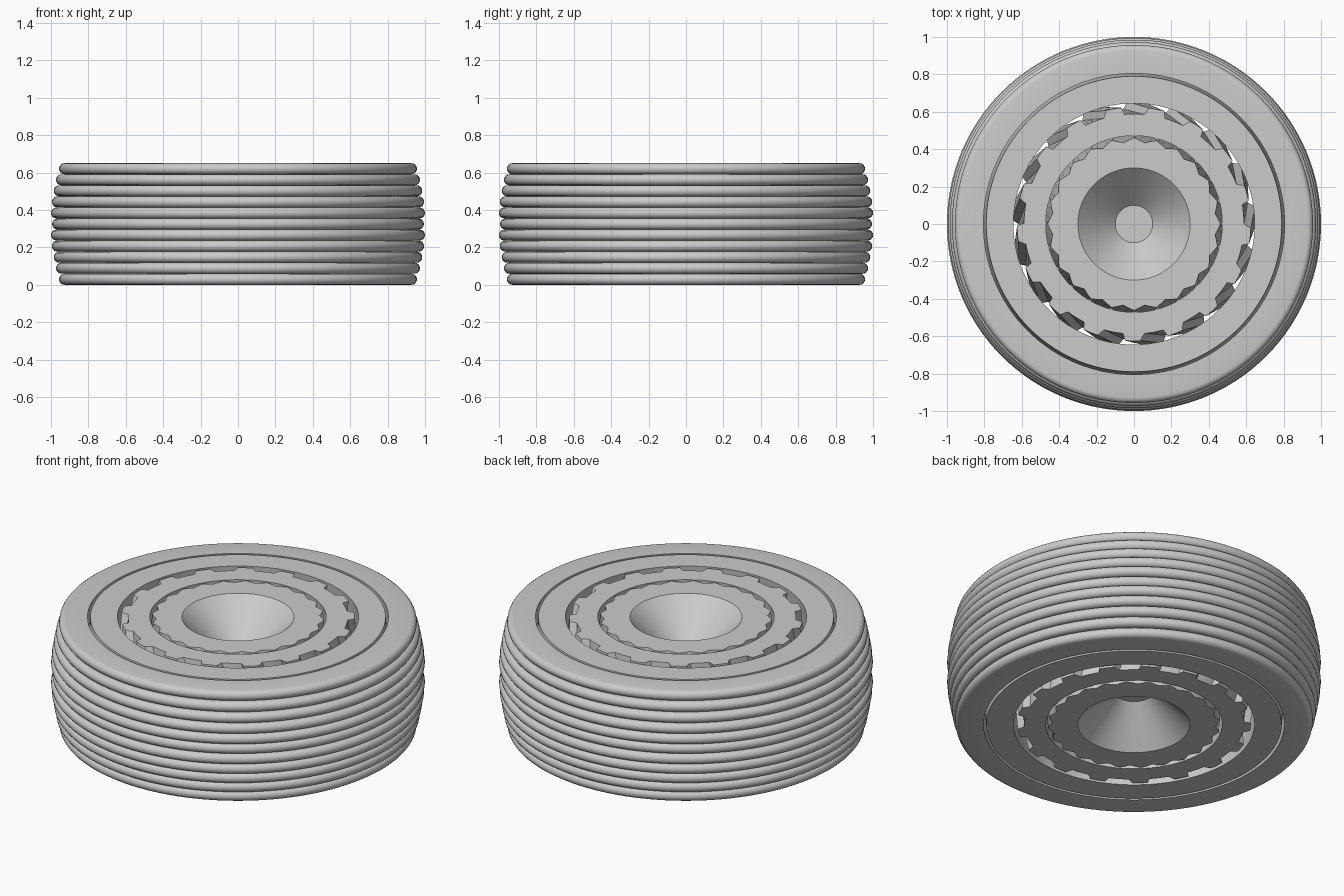
import bpy, bmesh, math

cube = bpy.data.objects.get("Cube")
if cube:
    bpy.data.objects.remove(cube)

H = 0.65
MID = H / 2
TAU = math.tau

grey = bpy.data.materials.new("plain grey")
grey.use_nodes = True
colour = (0.6, 0.6, 0.6, 1)
grey.diffuse_color = colour
grey.node_tree.nodes["Principled BSDF"].inputs["Base Color"].default_value = colour


def revolve(name, angles, section, closed=True):
    """Sweep a section, given per step as (radius, height, twist), round z."""
    bm = bmesh.new()
    rows = []
    for i, a in enumerate(angles):
        rows.append([bm.verts.new((r * math.cos(a + t), r * math.sin(a + t), z))
                     for r, z, t in section(i)])
    count = len(rows[0])
    for i, row in enumerate(rows):
        nxt = rows[(i + 1) % len(rows)]
        for j in range(count if closed else count - 1):
            k = (j + 1) % count
            bm.faces.new((row[j], nxt[j], nxt[k], row[k]))
    bmesh.ops.remove_doubles(bm, verts=bm.verts, dist=1e-5)
    bmesh.ops.recalc_face_normals(bm, faces=bm.faces)
    mesh = bpy.data.meshes.new(name)
    bm.to_mesh(mesh)
    bm.free()
    mesh.materials.append(grey)
    obj = bpy.data.objects.new(name, mesh)
    bpy.context.collection.objects.link(obj)
    bpy.ops.object.select_all(action='DESELECT')
    obj.select_set(True)
    bpy.context.view_layer.objects.active = obj
    bpy.ops.object.shade_smooth_by_angle(angle=math.radians(25))
    return obj


def steps(n):
    return [TAU * i / n for i in range(n)]


def wall(edge, middle, twist=0):
    """Wall from bottom to top, bent at mid height."""
    return [(edge, 0, 0), (middle, MID, twist), (edge, H, 0)]


# Outer ring: barrel of rounded ribs
half = [0.957, 0.973, 0.985, 0.995, 1.0]
rib_radii = half + [0.994] + half[::-1]
rib = H / len(rib_radii) / 2
ribs = []
for n, peak in enumerate(rib_radii):
    for k in range(9):
        a = -math.pi / 2 + math.pi * k / 8
        ribs.append((peak - rib + rib * math.cos(a),
                     rib * (2 * n + 1 + math.sin(a)), 0))
outer_section = ribs + wall(0.805, 0.83)[::-1]
revolve("outer_ribbed_ring", steps(128), lambda i: outer_section)

# Second ring: plain, locked in place by its bulging rim
second_section = wall(0.79, 0.818) + wall(0.645, 0.675)[::-1]
revolve("second_ring", steps(128), lambda i: second_section)

# Third ring: slanted notches on the outside, doubling back at mid height
TEETH = 17
fractions = [0, 0.12, 0.25, 0.38, 0.48, 0.54, 0.65, 0.78, 0.9]
deep = 5
tooth_angles = [TAU * (t + f) / TEETH for t in range(TEETH) for f in fractions]


def notched(i):
    r = 0.588 if i % len(fractions) < deep else 0.625
    return wall(r, r + 0.03, TAU / TEETH / 2) + wall(0.472, 0.5)[::-1]


revolve("notched_ring", tooth_angles, notched)

# Core: zigzag rim with faceted sides and a cone recess at both ends
def core(i):
    tip = abs(i % 4 - 2) / 2
    rim = wall(0.437 + 0.025 * tip, 0.49 - 0.022 * tip)
    depth = 0.2
    low = [(0, depth, 0), (0.1, depth, 0), (0.3, 0, 0)]
    high = [(r, H - z, t) for r, z, t in low[::-1]]
    return low + rim + high


revolve("core", steps(96), core, closed=False)
